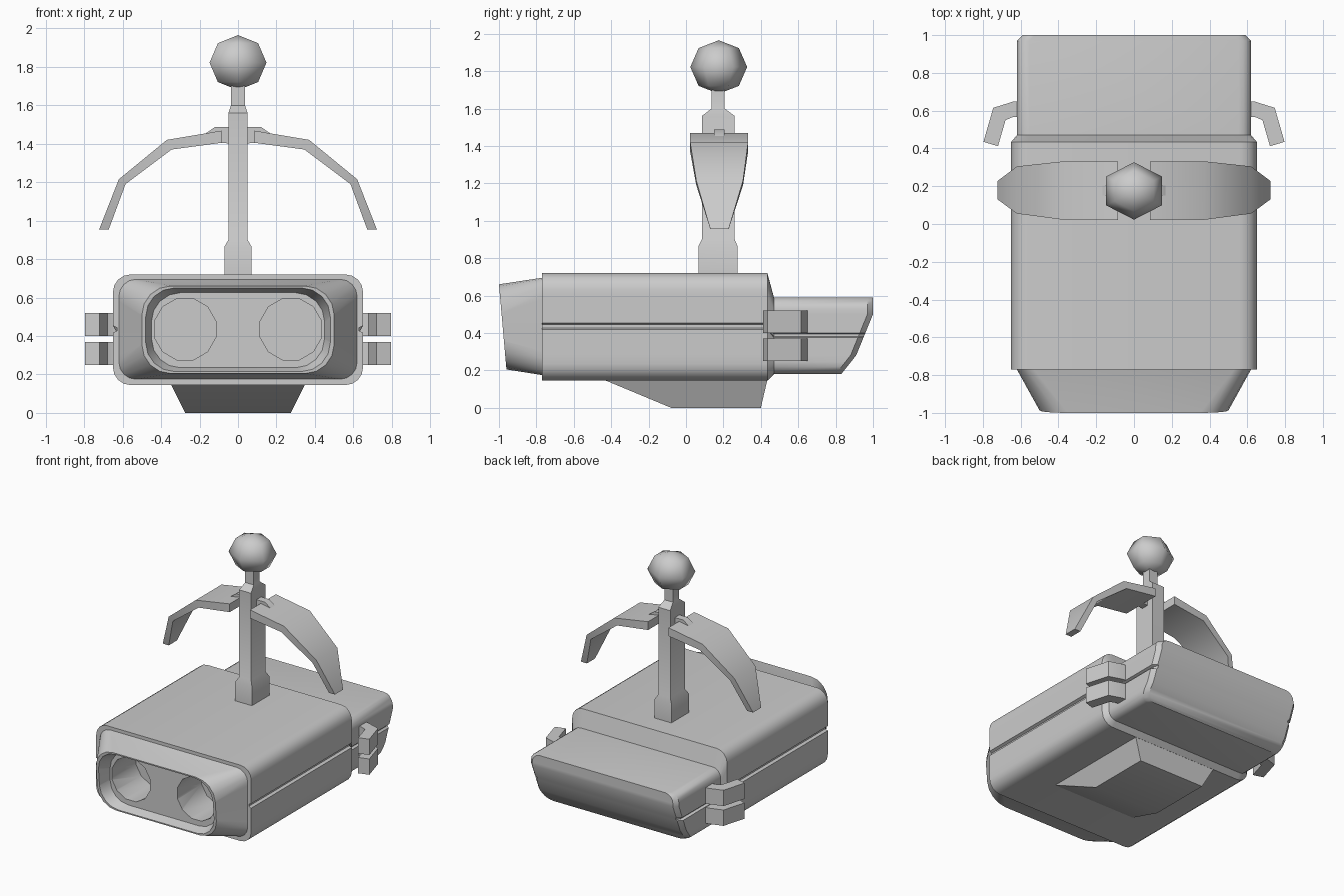
import bpy, bmesh
from math import sin, cos, pi, radians

if "Cube" in bpy.data.objects:
    bpy.data.objects.remove(bpy.data.objects["Cube"])


def make(name, verts, faces, angle=30):
    me = bpy.data.meshes.new(name)
    me.from_pydata(verts, [], faces)
    bm = bmesh.new()
    bm.from_mesh(me)
    bmesh.ops.remove_doubles(bm, verts=bm.verts, dist=1e-5)
    bmesh.ops.recalc_face_normals(bm, faces=bm.faces)
    bm.to_mesh(me)
    bm.free()
    ob = bpy.data.objects.new(name, me)
    bpy.context.collection.objects.link(ob)
    if angle:
        smooth(ob, angle)
    return ob


def smooth(ob, angle):
    bpy.ops.object.select_all(action='DESELECT')
    ob.select_set(True)
    bpy.context.view_layer.objects.active = ob
    bpy.ops.object.shade_smooth_by_angle(angle=radians(angle))


def loft(name, rings, angle=35, strip_caps=False):
    """Skin equal-sized rings; strip caps pair mirrored points so bent ends stay clean."""
    n = len(rings[0])
    verts = [p for r in rings for p in r]
    faces = [(k * n + i, k * n + (i + 1) % n, (k + 1) * n + (i + 1) % n, (k + 1) * n + i)
             for k in range(len(rings) - 1) for i in range(n)]
    for base in (0, (len(rings) - 1) * n):
        if strip_caps:
            faces += [(base + i, base + i + 1, base + n - 2 - i, base + n - 1 - i)
                      for i in range(n // 2 - 1)]
        else:
            faces.append(tuple(range(base, base + n)))
    return make(name, verts, faces, angle)


def prism(name, pts, place, a, b):
    return loft(name, [[place(p, a) for p in pts], [place(p, b) for p in pts]])


def body_ring(y, hx, z0, z1, r, groove=0.0):
    """Rounded rectangle with an optional groove on both sides; y is a number or f(z)."""
    h, steps = z1 - z0, 4
    arc = [i * pi / 2 / steps for i in range(steps + 1)]
    half = [(hx - r + r * sin(a), z0 + r - r * cos(a)) for a in arc]
    half += [(hx, z0 + max(.25 * h, r * 1.02)), (hx, z0 + .475 * h), (hx - groove, z0 + .49 * h),
             (hx - groove, z0 + .52 * h), (hx, z0 + .535 * h),
             (hx, z0 + min(.78 * h, h - r * 1.02))]
    half += [(hx - r + r * cos(a), z1 - r + r * sin(a)) for a in arc]
    pts = half + [(-x, z) for x, z in reversed(half)]
    return [(x, y(z) if callable(y) else y, z) for x, z in pts]


def rear_y(z, back=0.0):
    keys = [(.18, .83), (.28, .91), (.50, 1.0), (.60, 1.0)]
    for (a, ya), (b, yb) in zip(keys, keys[1:]):
        if z <= b:
            return ya + (yb - ya) * (z - a) / (b - a) - back
    return 1.0 - back


def lip_y(z):
    return -.96 - .04 * (z - .205) / .455


# Main housing: eye recess, tapered bezel, grooved body, slanted rear block
body = loft("housing", [
    body_ring(-.89, .45, .235, .625, .15),
    body_ring(lip_y, .48, .215, .65, .15),
    body_ring(lip_y, .50, .205, .66, .15),
    body_ring(-.77, .62, .175, .695, .09),
    body_ring(-.77, .65, .145, .72, .09, .02),
    body_ring(.435, .65, .145, .72, .09, .02),
    body_ring(.47, .62, .18, .59, .065, .02),
    body_ring(lambda z: rear_y(z, .03), .62, .18, .59, .065, .02),
    body_ring(rear_y, .59, .18, .59, .065, .01),
], angle=0, strip_caps=True)

# Two round eye holes
for s in (-1, 1):
    circle = [(s * .275 + .165 * cos((i + .5) * pi / 6), .435 + .165 * sin((i + .5) * pi / 6))
              for i in range(12)]
    cutter = prism("eye_cutter", circle, lambda p, y: (p[0], y, p[1]), -1.1, -.6)
    cutter.hide_render = True
    mod = body.modifiers.new("eye_hole", 'BOOLEAN')
    mod.operation, mod.solver, mod.object = 'DIFFERENCE', 'EXACT', cutter
    mod.use_self = True
    bpy.context.view_layer.objects.active = body
    bpy.ops.object.modifier_apply(modifier=mod.name)
    bpy.data.objects.remove(cutter)
smooth(body, 35)


def rect(hx, y0, y1, z):
    return [(-hx, y0, z), (hx, y0, z), (hx, y1, z), (-hx, y1, z)]


# Tapered foot under the housing
loft("foot", [rect(.275, -.08, .40, 0), rect(.35, -.44, .435, .15)])

# Mast with flared base and thin neck
loft("mast", [rect(.07, .067, .275, .70), rect(.07, .067, .275, .865),
              rect(.05, .085, .26, .90), rect(.05, .085, .26, 1.56),
              rect(.036, .137, .207, 1.60), rect(.036, .137, .207, 1.72)])

# Low-poly ball on top
rings = []
for k in range(5):
    t = k * pi / 4
    rings.append([(.171 * sin(t) * cos(a), .175 + .152 * sin(t) * sin(a), 1.822 - .143 * cos(t))
                  for a in [pi / 6 + i * pi / 3 for i in range(6)]])
loft("ball", rings, angle=62)

# Mirrored side parts
for s, side in ((-1, "left"), (1, "right")):
    # Drooping arm: (outer x, z), (inner x, z), y range
    arm = [(.085, 1.468, .085, 1.405, .022, .332), (.37, 1.42, .345, 1.37, .022, .332),
           (.62, 1.215, .585, 1.19, .055, .305), (.722, .955, .672, .955, .13, .228)]
    loft(side + "_arm", [[(s * ox, y0, oz), (s * ox, y1, oz), (s * ix, y1, iz), (s * ix, y0, iz)]
                         for ox, oz, ix, iz, y0, y1 in arm])
    # Small bracket joining arm to mast
    prism(side + "_bracket", [(.03, 1.40), (.03, 1.487), (.12, 1.487), (.17, 1.452), (.15, 1.41)],
          lambda p, y: (s * p[0], y, p[1]), .15, .205)
    # Pair of hooked clips
    hook = [(.60, .65), (.64, .648), (.745, .615), (.797, .435), (.72, .412), (.68, .55), (.64, .567), (.60, .567)]
    for level, z0 in (("lower", .25), ("upper", .40)):
        prism(f"{side}_{level}_clip", hook, lambda p, z: (s * p[0], p[1], z), z0, z0 + .12)
